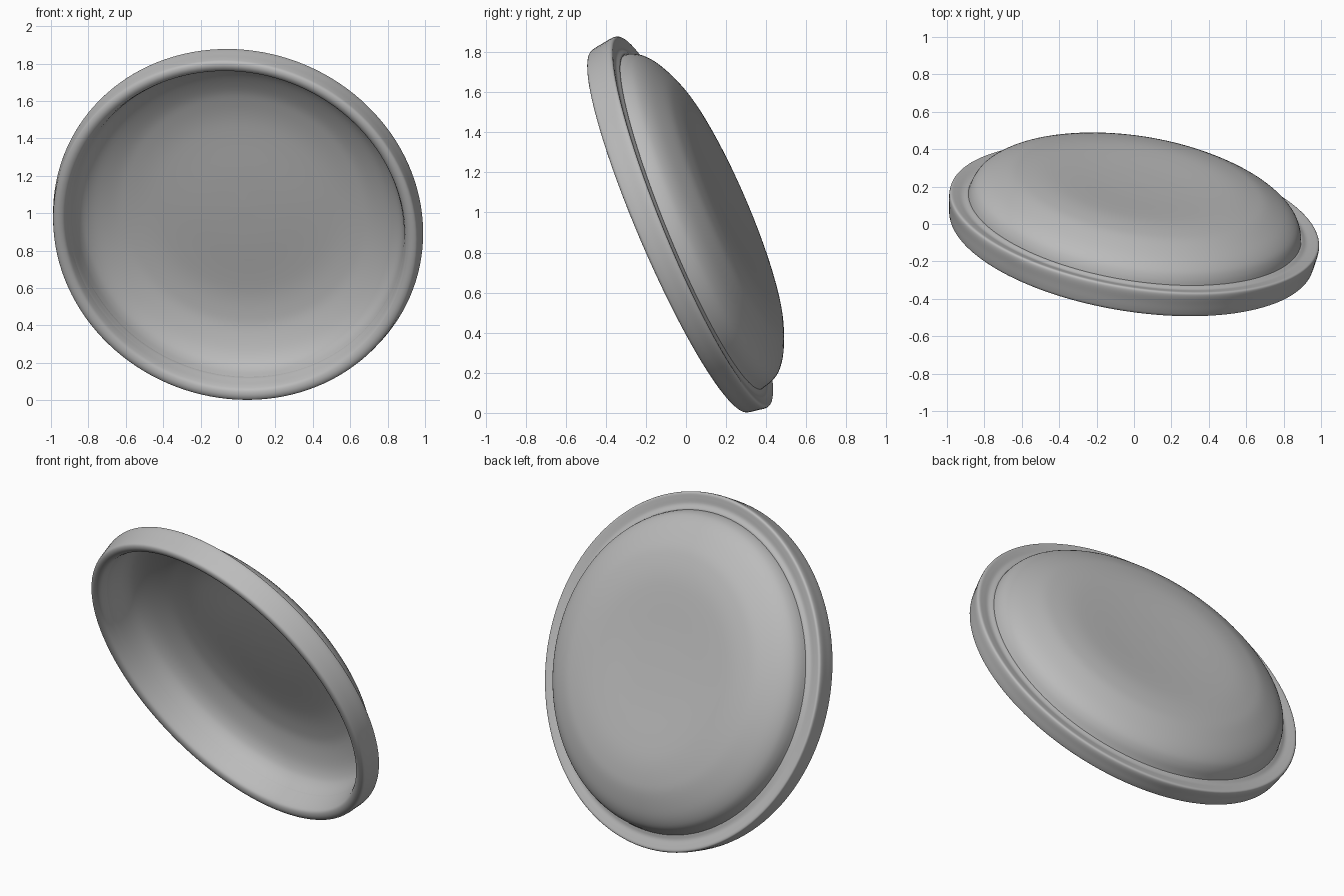
import bpy, bmesh, math
from mathutils import Vector

if "Cube" in bpy.data.objects:
    bpy.data.objects.remove(bpy.data.objects["Cube"])

SEGMENTS = 128
AXIS = Vector((0.15, 0.908, 0.39)).normalized()   # the dome bulges along this
ORIGIN = Vector((-0.015, -0.08, 0.907))           # centre of the open front
TURN = AXIS.to_track_quat('Z', 'Y')

grey = bpy.data.materials.new("plain grey")
grey.diffuse_color = (0.50, 0.50, 0.50, 1)
grey.use_nodes = True
grey.node_tree.nodes["Principled BSDF"].inputs["Base Color"].default_value = grey.diffuse_color


def smooth_profile(points, steps=4):
    """Catmull-Rom curve through (radius, height) points."""
    pts = [Vector(p) for p in points]
    pts = [2 * pts[0] - pts[1]] + pts + [2 * pts[-1] - pts[-2]]
    out = []
    for a, b, c, d in zip(pts, pts[1:], pts[2:], pts[3:]):
        for i in range(steps):
            t = i / steps
            out.append(0.5 * (2 * b + (c - a) * t + (2 * a - 5 * b + 4 * c - d) * t * t
                              + (3 * b - a - 3 * c + d) * t ** 3))
    return out + [pts[-2]]


def lathe(name, points, taper=0.0):
    """Spin a profile round the tilted axis; taper deepens the upper side."""
    bm = bmesh.new()
    verts = [bm.verts.new((max(p.x, 0), 0, p.y)) for p in smooth_profile(points)]
    edges = [bm.edges.new(pair) for pair in zip(verts, verts[1:])]
    bmesh.ops.spin(bm, geom=verts + edges, cent=(0, 0, 0), axis=(0, 0, 1),
                   angle=math.tau, steps=SEGMENTS)
    bmesh.ops.remove_doubles(bm, verts=bm.verts, dist=0.0005)
    bmesh.ops.recalc_face_normals(bm, faces=bm.faces)
    for v in bm.verts:
        v.co.z *= 1 + taper * (TURN @ Vector((v.co.x, v.co.y, 0))).z
    mesh = bpy.data.meshes.new(name)
    bm.to_mesh(mesh)
    bm.free()
    mesh.materials.append(grey)
    obj = bpy.data.objects.new(name, mesh)
    bpy.context.collection.objects.link(obj)
    obj.matrix_world = TURN.to_matrix().to_4x4()
    obj.location = ORIGIN
    bpy.ops.object.select_all(action='DESELECT')
    obj.select_set(True)
    bpy.context.view_layer.objects.active = obj
    bpy.ops.object.shade_smooth_by_angle(angle=math.radians(45))
    return obj


# Thin shell with a nearly flat, slightly dished back and rounded shoulder
dome_outside = [(0, 0.322), (0.2, 0.325), (0.4, 0.332), (0.52, 0.332), (0.62, 0.321),
                (0.7, 0.302), (0.8, 0.257), (0.86, 0.213), (0.888, 0.17),
                (0.902, 0.12), (0.915, 0.07)]
dome_inside = [(0.92, 0.03), (0.906, 0.06), (0.893, 0.115), (0.878, 0.164), (0.851, 0.205),
               (0.794, 0.247), (0.695, 0.291), (0.617, 0.309), (0.518, 0.32),
               (0.4, 0.32), (0.2, 0.313), (0, 0.31)]
lathe("domed_shell", dome_outside + dome_inside)

# Upright rim band around the open edge
lathe("rim_band", [(0.905, 0.07), (0.915, 0.03), (0.928, 0.002), (0.955, -0.009),
                   (0.98, -0.002), (0.988, 0.02), (0.994, 0.06), (1.0, 0.105),
                   (0.993, 0.124), (0.965, 0.122), (0.93, 0.117), (0.895, 0.125),
                   (0.905, 0.07)], taper=0.14)
